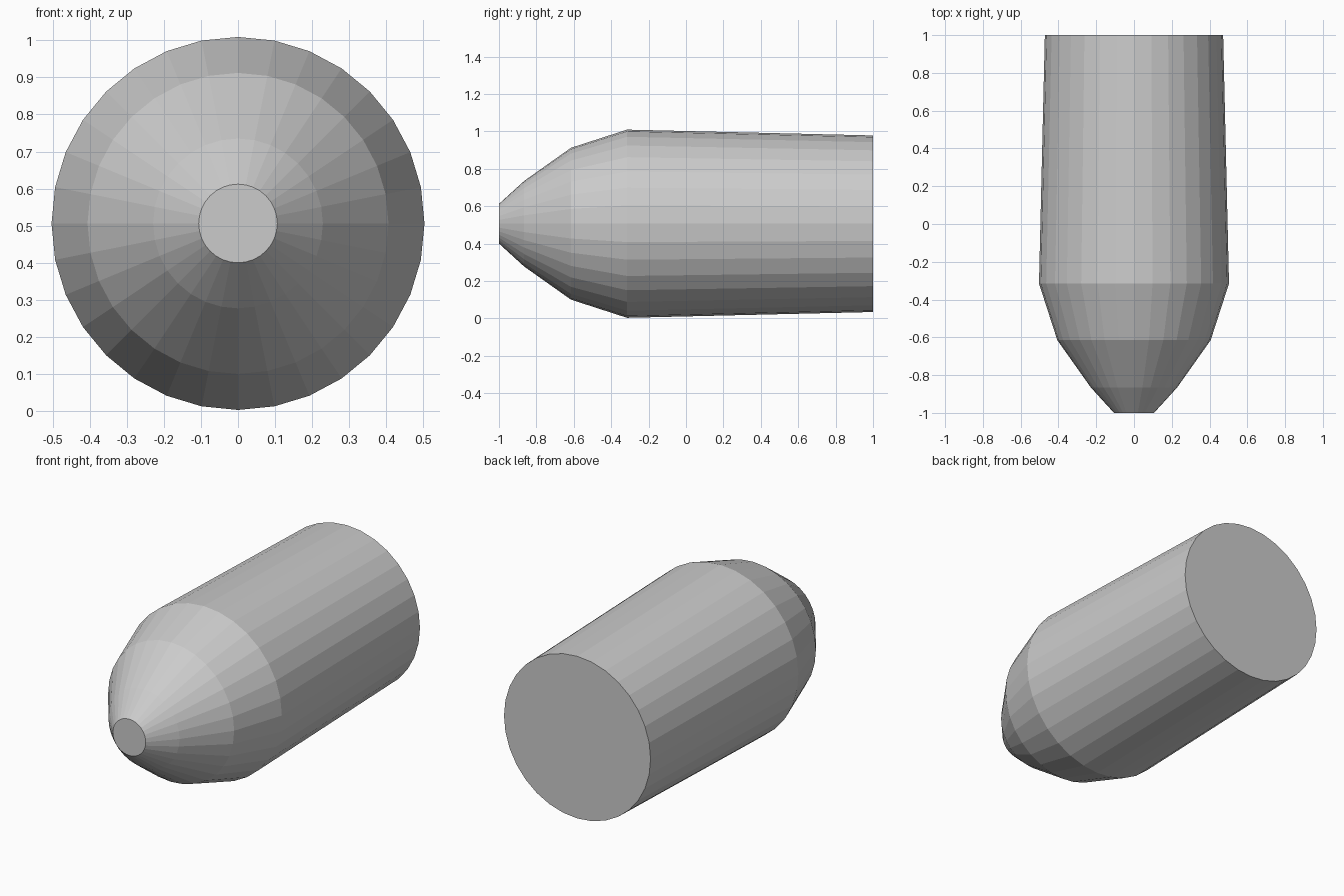
import bpy, bmesh
from math import sin, cos, tau

if "Cube" in bpy.data.objects:
    bpy.data.objects.remove(bpy.data.objects["Cube"])

SIDES = 32
CENTRE_Z = 0.506
# (y, radius) from the blunt tip to the flat rear
PROFILE = [(-1.0, 0.106), (-0.865, 0.229), (-0.615, 0.406), (-0.315, 0.503), (1.0, 0.472)]

bm = bmesh.new()

# Rings of the turned body
rings = [[bm.verts.new((r * cos(tau * i / SIDES), y, CENTRE_Z + r * sin(tau * i / SIDES)))
          for i in range(SIDES)] for y, r in PROFILE]

# Flat-sided bands between the rings
for a, b in zip(rings, rings[1:]):
    for i in range(SIDES):
        j = (i + 1) % SIDES
        bm.faces.new((a[i], a[j], b[j], b[i]))

# Tip and rear caps
bm.faces.new(rings[0])
bm.faces.new(rings[-1])
bmesh.ops.recalc_face_normals(bm, faces=bm.faces)

mesh = bpy.data.meshes.new("bullet_body")
bm.to_mesh(mesh)
bm.free()
bpy.context.collection.objects.link(bpy.data.objects.new("bullet_body", mesh))
